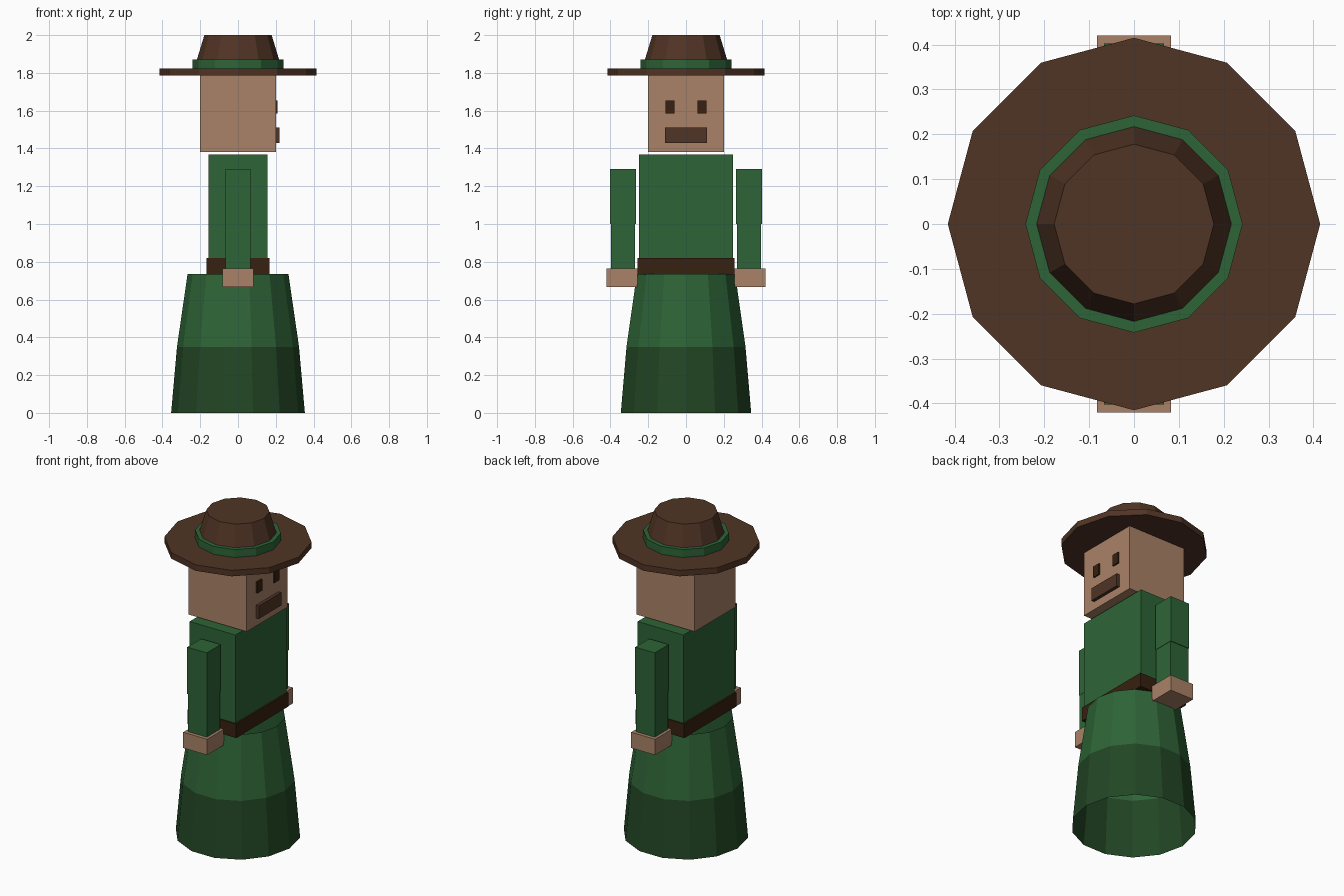
import bpy
import bmesh
from math import cos, sin, tau

if "Cube" in bpy.data.objects:
    bpy.data.objects.remove(bpy.data.objects["Cube"], do_unlink=True)


def make_material(name, rgb):
    mat = bpy.data.materials.new(name)
    mat.use_nodes = True
    mat.diffuse_color = (*rgb, 1)
    mat.node_tree.nodes["Principled BSDF"].inputs["Base Color"].default_value = (*rgb, 1)
    return mat


GREEN = make_material("leaf green", (0.027, 0.127, 0.037))
DARK_GREEN = make_material("dark green", (0.016, 0.061, 0.018))
SKIN = make_material("skin", (0.402, 0.223, 0.136))
BROWN = make_material("hat brown", (0.08, 0.034, 0.018))
DARK_BROWN = make_material("dark brown", (0.038, 0.015, 0.005))


def finish(name, bm, *mats):
    mesh = bpy.data.meshes.new(name)
    bmesh.ops.recalc_face_normals(bm, faces=bm.faces)
    bm.to_mesh(mesh)
    bm.free()
    for mat in mats:
        mesh.materials.append(mat)
    obj = bpy.data.objects.new(name, mesh)
    bpy.context.collection.objects.link(obj)
    return obj


def box(name, x, y, z, mat):
    """Block spanning the given (low, high) ranges."""
    bm = bmesh.new()
    bmesh.ops.create_cube(bm, size=1)
    for v in bm.verts:
        v.co = [lo + (c + 0.5) * (hi - lo) for c, (lo, hi) in zip(v.co, (x, y, z))]
    return finish(name, bm, mat)


def lathe(name, profile, sides, mats, capped=True):
    """Faceted round shape from (radius, height) pairs, one material per band."""
    bm = bmesh.new()
    rings = [[bm.verts.new((r * cos(tau * i / sides), r * sin(tau * i / sides), z))
              for i in range(sides)] for r, z in profile]
    for band, (low, high) in enumerate(zip(rings, rings[1:])):
        for i in range(sides):
            j = (i + 1) % sides
            face = bm.faces.new((low[i], low[j], high[j], high[i]))
            face.material_index = min(band, len(mats) - 1)
    if capped:
        bm.faces.new(rings[0])
        bm.faces.new(rings[-1])
    return finish(name, bm, *mats)


# Open skirt with a dark hem section
lathe("skirt", [(0.354, 0), (0.323, 0.35), (0.267, 0.735)], 14,
      [DARK_GREEN, GREEN], capped=False)

# Body
box("torso", (-0.157, 0.157), (-0.25, 0.25), (0.74, 1.367), GREEN)
box("belt", (-0.167, 0.167), (-0.257, 0.257), (0.733, 0.82), DARK_BROWN)
box("head", (-0.2, 0.2), (-0.2, 0.2), (1.38, 1.79), SKIN)

# Paired parts
for side, s in (("left", 1), ("right", -1)):
    def span(lo, hi):
        return tuple(sorted((s * lo, s * hi)))
    box(side + "_upper_arm", (-0.067, 0.067), span(0.266, 0.402), (1.0, 1.29), GREEN)
    box(side + "_forearm", (-0.065, 0.065), span(0.27, 0.398), (0.76, 1.0), GREEN)
    box(side + "_hand", (-0.082, 0.082), span(0.256, 0.42), (0.667, 0.765), SKIN)
    box(side + "_eye", (0.18, 0.209), span(0.06, 0.108), (1.585, 1.655), DARK_BROWN)

# Mouth
box("mouth", (0.18, 0.22), (-0.11, 0.11), (1.43, 1.51), BROWN)

# Hat
lathe("hat_brim", [(0.415, 1.786), (0.415, 1.823)], 12, [BROWN])
lathe("hat_band", [(0.242, 1.82), (0.242, 1.872)], 12, [GREEN])
lathe("hat_crown", [(0.232, 1.82), (0.217, 1.872), (0.178, 2.0)], 12, [BROWN])
